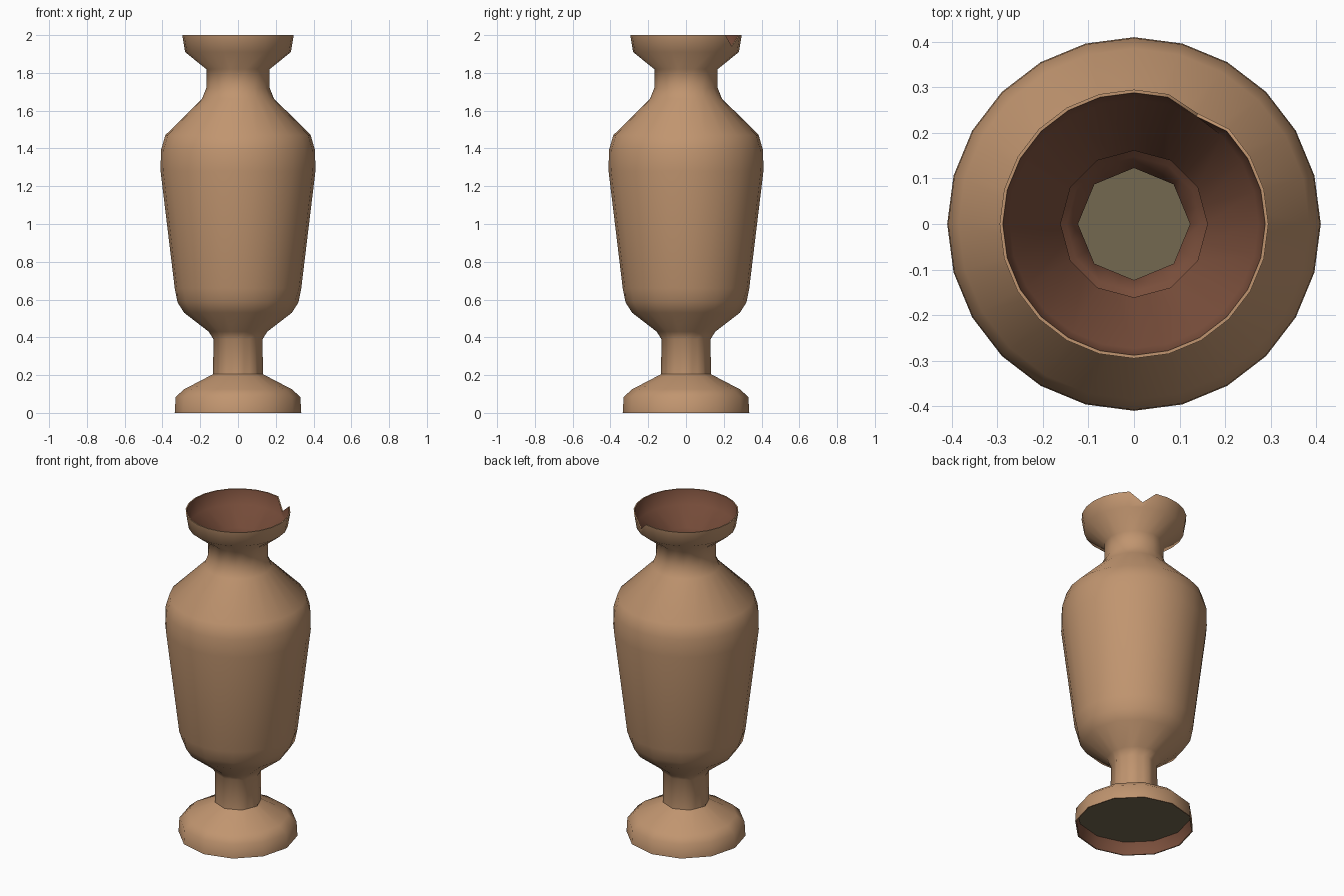
import bpy
import bmesh
from math import pi, sin, cos, radians

cube = bpy.data.objects.get("Cube")
if cube:
    bpy.data.objects.remove(cube, do_unlink=True)

SEGMENTS = 24
WALL = 0.007


def material(name, color):
    mat = bpy.data.materials.new(name)
    mat.use_nodes = True
    mat.diffuse_color = (*color, 1)
    mat.node_tree.nodes["Principled BSDF"].inputs["Base Color"].default_value = (*color, 1)
    return mat


clay = material("tan clay", (0.53, 0.30, 0.16))
lining = material("red brown lining", (0.20, 0.08, 0.046))
olive = material("olive floor", (0.175, 0.14, 0.08))

# Vase silhouette from foot to lip: radius, height, sides of that ring
profile = [
    (0.335, 0.0, 12), (0.33, 0.085, 12), (0.285, 0.125, 12),
    (0.132, 0.205, 8), (0.13, 0.39, 8), (0.155, 0.43, 12),
    (0.285, 0.53, 12), (0.32, 0.585, 12), (0.335, 0.66, 24),
    (0.41, 1.28, 24), (0.408, 1.39, 24), (0.385, 1.47, 24),
    (0.19, 1.665, 24), (0.168, 1.72, 12), (0.168, 1.82, 12),
    (0.28, 1.91, 24), (0.295, 2.0, 24),
]


def ring_radius(radius, sides, angle):
    """Radius of a regular polygon in the given direction."""
    step = 2 * pi / sides
    return radius * cos(step / 2) / cos(angle % step - step / 2)


def finish(bm, name, mat):
    mesh = bpy.data.meshes.new(name)
    bm.to_mesh(mesh)
    bm.free()
    mesh.materials.append(mat)
    obj = bpy.data.objects.new(name, mesh)
    bpy.context.collection.objects.link(obj)
    bpy.ops.object.select_all(action='DESELECT')
    obj.select_set(True)
    bpy.context.view_layer.objects.active = obj
    bpy.ops.object.shade_smooth_by_angle(angle=radians(55))
    return obj


def lathe(name, points, mat, inward=False):
    bm = bmesh.new()
    rings = []
    for radius, z, sides in points:
        ring = []
        for i in range(SEGMENTS):
            a = 2 * pi * i / SEGMENTS
            r, height = ring_radius(radius, sides, a), z
            # Chip in the lip
            if i == 4 and z > 1.99:
                r, height = r - 0.015, 1.94
            ring.append(bm.verts.new((r * cos(a), r * sin(a), height)))
        rings.append(ring)
    for low, high in zip(rings, rings[1:]):
        for i in range(SEGMENTS):
            j = (i + 1) % SEGMENTS
            face = bm.faces.new((low[i], low[j], high[j], high[i]))
            if inward:
                face.normal_flip()
    return finish(bm, name, mat)


inner = [(r - WALL, z, n) for r, z, n in profile]

# Outer skin, closed over the thin edges of the foot and lip
lathe("outer_wall", [inner[0]] + profile + [inner[-1]], clay)

# Inner skin
lathe("inner_wall", inner, lining, inward=True)

# Floor plate inside the hollow foot
bm = bmesh.new()
bmesh.ops.create_circle(bm, cap_ends=True, segments=12, radius=0.322)
bmesh.ops.translate(bm, verts=bm.verts, vec=(0, 0, 0.08))
finish(bm, "floor_plate", olive)
